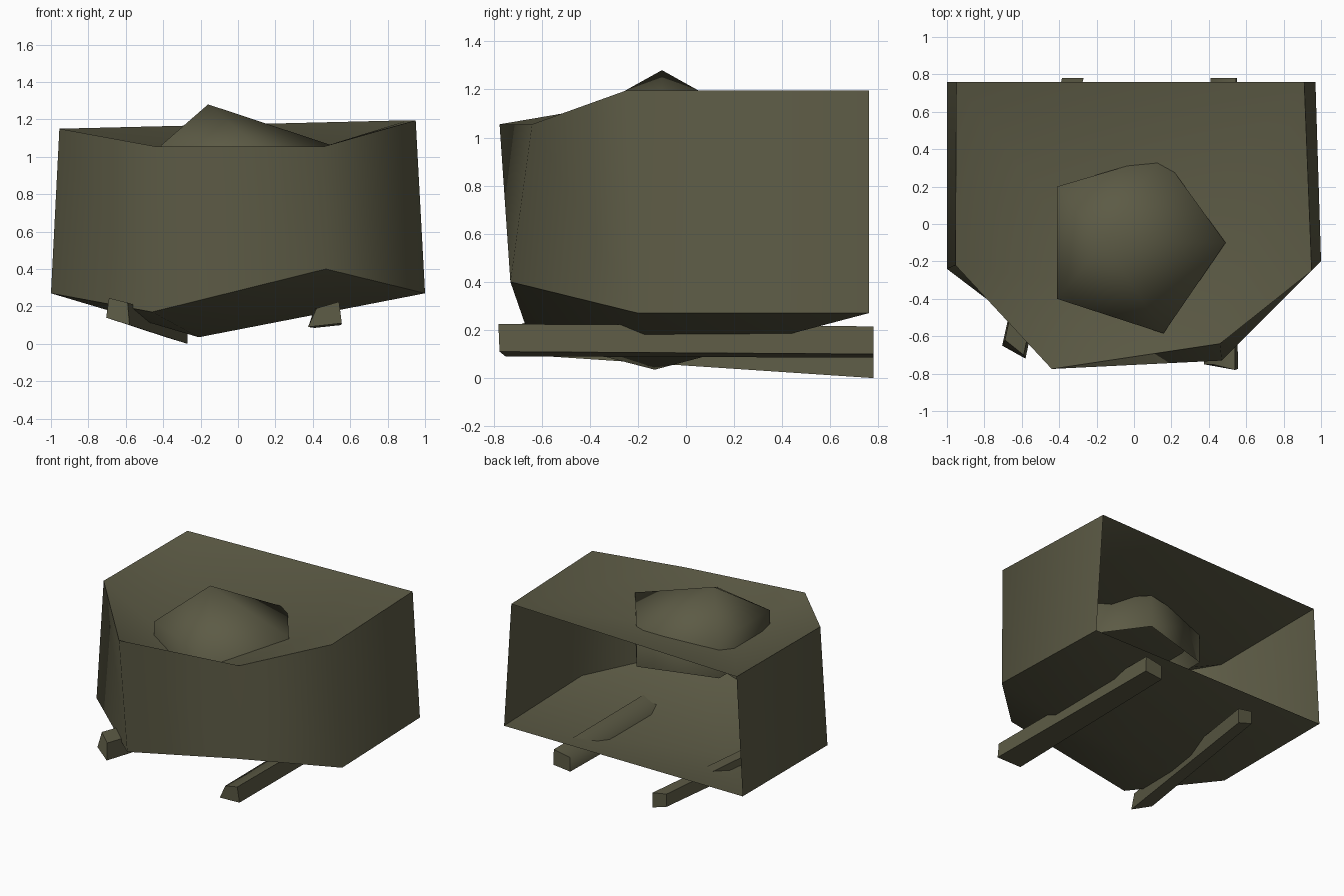
import bpy, bmesh, math
from mathutils import Vector

if "Cube" in bpy.data.objects:
    bpy.data.objects.remove(bpy.data.objects["Cube"])

olive = bpy.data.materials.new("dull olive")
olive.diffuse_color = (0.108, 0.104, 0.06, 1)
olive.use_nodes = True
olive.node_tree.nodes["Principled BSDF"].inputs["Base Color"].default_value = olive.diffuse_color


def build(name, verts, faces, angle):
    """Mesh object from a few points, smooth shaded below the given angle."""
    me = bpy.data.meshes.new(name)
    me.from_pydata([Vector(v) for v in verts], [], faces)
    bm = bmesh.new()
    bm.from_mesh(me)
    bmesh.ops.recalc_face_normals(bm, faces=bm.faces)
    bm.to_mesh(me)
    bm.free()
    me.materials.append(olive)
    ob = bpy.data.objects.new(name, me)
    bpy.context.collection.objects.link(ob)
    bpy.ops.object.select_all(action='DESELECT')
    ob.select_set(True)
    bpy.context.view_layer.objects.active = ob
    bpy.ops.object.shade_smooth_by_angle(angle=math.radians(angle))
    return ob


# hull shell: six-cornered rims, sunken roof, keeled floor, open at the back
top = [(-0.95, 0.76, 1.15), (-0.955, -0.22, 1.15), (-0.44, -0.775, 1.055),
       (0.46, -0.64, 1.055), (0.95, -0.25, 1.195), (0.91, 0.76, 1.195)]
low = [(-1.0, 0.76, 0.27), (-1.0, -0.24, 0.27), (-0.46, -0.65, 0.17),
       (0.47, -0.73, 0.40), (1.0, -0.20, 0.27), (0.97, 0.76, 0.27)]
roof_mid, floor_mid = (-0.15, -0.34, 0.83), (-0.21, -0.13, 0.035)
faces = [(i, i + 1, i + 7, i + 6) for i in range(5)]
faces += [(0, 1, 12), (1, 2, 12), (2, 3, 12), (3, 5, 12), (5, 0, 12), (3, 4, 5)]
faces += [(6 + i, 6 + (i + 1) % 6, 13) for i in range(6)]
build("hull", top + low + [roof_mid, floor_mid], faces, 65)

# five-sided turret dome, open underneath
shoulder = [1.065, 1.02, 1.06, 1.06, 1.01]
verts = []
for ring in range(2):
    for i in range(5):
        a = math.tau * i / 5
        r = 0.49 if i in (0, 1) else 0.51
        z = 0.78 if ring == 0 else shoulder[i]
        verts.append((r * math.cos(a), -0.1 + r * math.sin(a), z))
verts.append((-0.16, -0.1, 1.28))
faces = [(i, (i + 1) % 5, 5 + (i + 1) % 5, 5 + i) for i in range(5)]
faces += [(5 + i, 5 + (i + 1) % 5, 10) for i in range(5)]
build("turret_dome", verts, faces, 80)


# long bars under the floor, lofted between two end outlines
def bar(name, front, back):
    n = len(front)
    faces = [(i, (i + 1) % n, n + (i + 1) % n, n + i) for i in range(n)]
    faces += [tuple(range(n)), tuple(range(n, 2 * n))]
    build(name, front + back, faces, 65)


bar("left_track_bar",
    [(-0.705, -0.65, 0.14), (-0.69, -0.62, 0.245), (-0.59, -0.70, 0.22), (-0.58, -0.72, 0.10)],
    [(-0.385, 0.78, 0.035), (-0.385, 0.78, 0.13), (-0.27, 0.78, 0.11), (-0.27, 0.78, 0.0)])
bar("right_track_bar",
    [(0.375, -0.75, 0.09), (0.42, -0.75, 0.19), (0.54, -0.78, 0.225), (0.555, -0.775, 0.11)],
    [(0.41, 0.78, 0.085), (0.41, 0.78, 0.19), (0.545, 0.78, 0.215), (0.55, 0.78, 0.10)])
